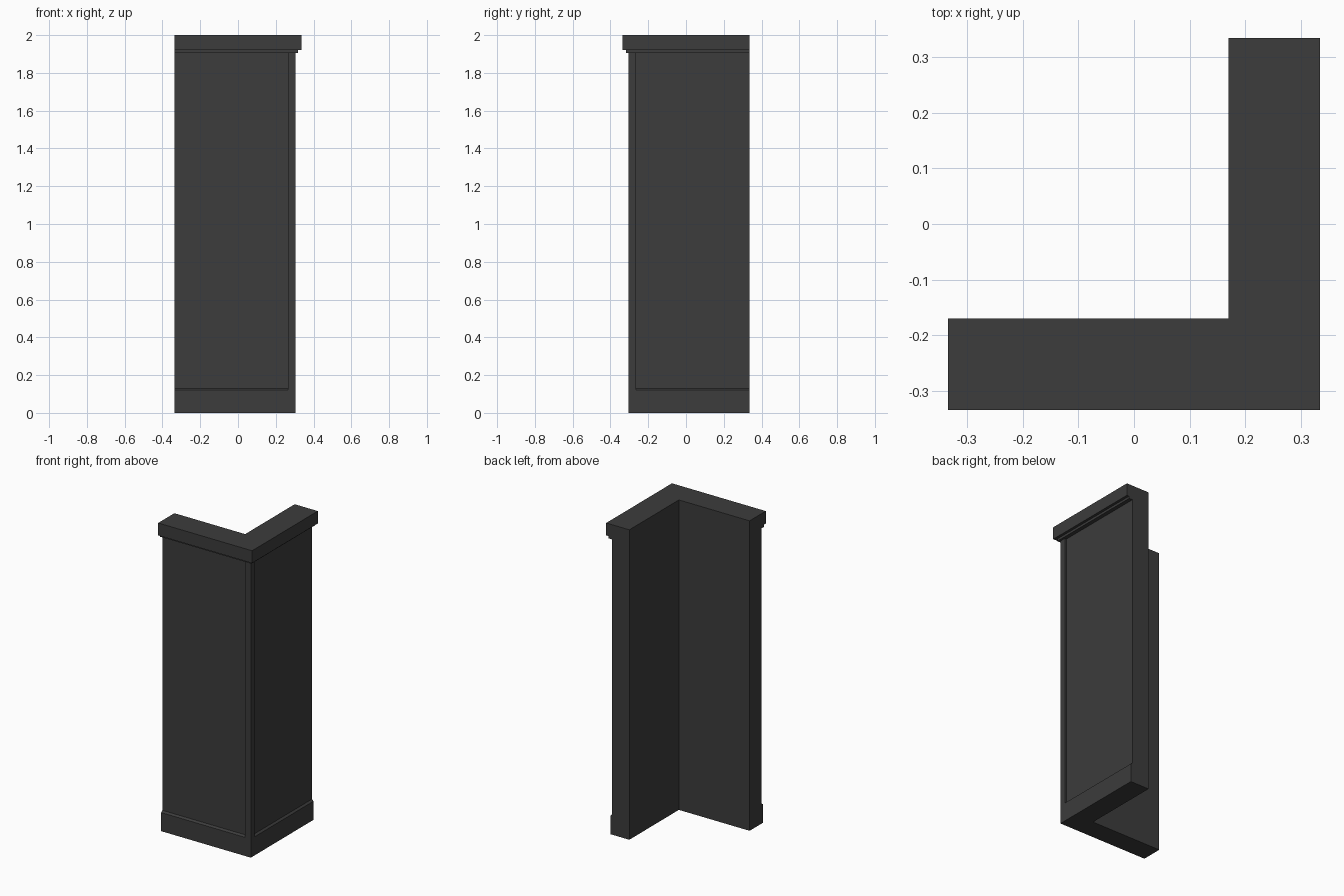
import bpy
import bmesh

default_cube = bpy.data.objects.get("Cube")
if default_cube:
    bpy.data.objects.remove(default_cube, do_unlink=True)

END = 0.335     # reach of both arms
INNER = 0.17    # inside faces of the L
FACE = 0.305    # outer face of base and corner post
PANEL = 0.293   # recessed panel face
POST = 0.265    # inner edge of the corner post

mat = bpy.data.materials.new("charcoal_grey")
mat.use_nodes = True
colour = (0.045, 0.045, 0.045, 1.0)
mat.diffuse_color = colour
bsdf = next(n for n in mat.node_tree.nodes if n.type == "BSDF_PRINCIPLED")
bsdf.inputs["Base Color"].default_value = colour
bsdf.inputs["Roughness"].default_value = 0.8


def l_outline(outer):
    return [(-END, -outer), (outer, -outer), (outer, END),
            (INNER, END), (INNER, -INNER), (-END, -INNER)]


def square_outline(outer):
    return [(POST, -outer), (outer, -outer), (outer, -POST), (POST, -POST)]


def loft(name, outline, levels):
    """Stack one outline through (outer face, height) levels and cap it."""
    bm = bmesh.new()
    rings = [[bm.verts.new((x, y, z)) for x, y in outline(outer)]
             for outer, z in levels]
    bm.faces.new(rings[0][::-1])
    bm.faces.new(rings[-1])
    for low, high in zip(rings, rings[1:]):
        for i in range(len(low)):
            j = (i + 1) % len(low)
            bm.faces.new((low[i], low[j], high[j], high[i]))
    mesh = bpy.data.meshes.new(name)
    bm.to_mesh(mesh)
    bm.free()
    mesh.materials.append(mat)
    obj = bpy.data.objects.new(name, mesh)
    bpy.context.collection.objects.link(obj)
    return obj


# Base board with a chamfered top edge
loft("base_board", l_outline, [(FACE, 0), (FACE, 0.12), (PANEL, 0.13)])
# Recessed wall panels on both arms
loft("wall_panels", l_outline, [(PANEL, 0.13), (PANEL, 1.905)])
# Raised post at the outside corner
loft("corner_post", square_outline, [(FACE, 0.12), (FACE, 1.905)])
# Stepped moulding and cap
loft("top_moulding", l_outline, [(0.318, 1.905), (0.318, 1.92)])
loft("top_cap", l_outline, [(END, 1.92), (END, 2.0)])
